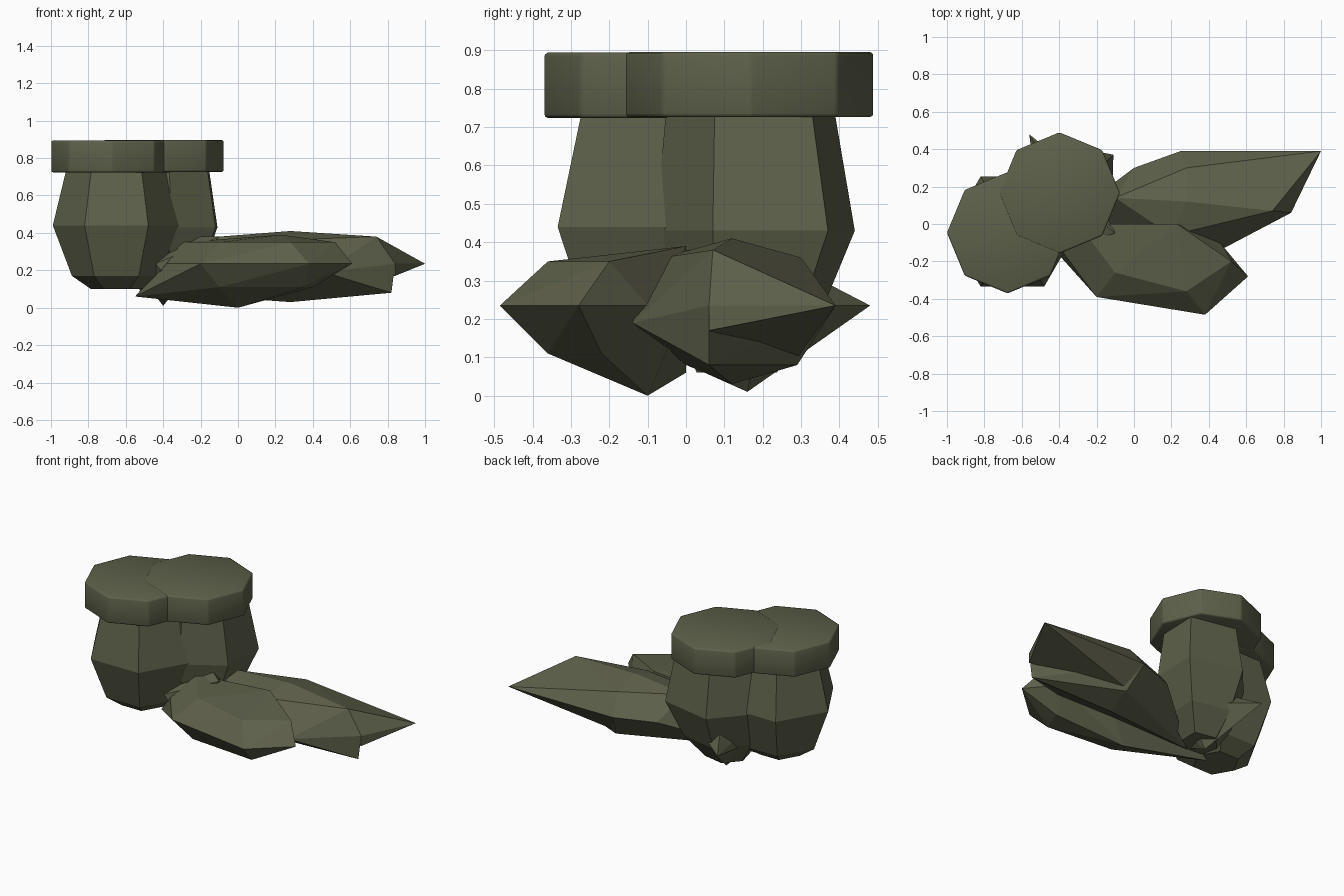
import bpy
import bmesh
from math import cos, sin, radians

cube = bpy.data.objects.get("Cube")
if cube:
    bpy.data.objects.remove(cube, do_unlink=True)

# One olive stone colour
stone = bpy.data.materials.new("olive_stone")
stone.use_nodes = True
colour = (0.11, 0.118, 0.068, 1)
stone.diffuse_color = colour
bsdf = stone.node_tree.nodes["Principled BSDF"]
bsdf.inputs["Base Color"].default_value = colour
bsdf.inputs["Roughness"].default_value = 0.9


def faceted_stone(name, layers):
    """Flat-sided stone wrapped around outlines, each given with its height."""
    bm = bmesh.new()
    for height, outline in layers:
        for x, y in outline:
            bm.verts.new((x, y, height))
    hull = bmesh.ops.convex_hull(bm, input=bm.verts)
    loose = set(hull["geom_interior"] + hull["geom_unused"])
    loose_corners = [item for item in loose if isinstance(item, bmesh.types.BMVert)]
    bmesh.ops.delete(bm, geom=loose_corners, context="VERTS")
    bmesh.ops.dissolve_limit(bm, angle_limit=radians(3), verts=bm.verts, edges=bm.edges)
    bmesh.ops.recalc_face_normals(bm, faces=bm.faces)
    mesh = bpy.data.meshes.new(name)
    bm.to_mesh(mesh)
    bm.free()
    mesh.materials.append(stone)
    obj = bpy.data.objects.new(name, mesh)
    bpy.context.collection.objects.link(obj)


def pillar(name, centre, waist, levels):
    """Six-sided pillar; every level is a height and a scale of the waist outline."""
    centre_x, centre_y = centre
    layers = []
    for height, scale in levels:
        ring = [(centre_x + x * scale, centre_y + y * scale) for x, y in waist]
        layers.append((height, ring))
    faceted_stone(name, layers)


def cap(name, x, y, z):
    """Eight-sided softened disc on top of a pillar."""
    bpy.ops.mesh.primitive_cylinder_add(vertices=8, radius=0.324, depth=0.17,
                                        location=(x, y, z))
    obj = bpy.context.object
    obj.name = name
    obj.data.materials.append(stone)
    bevel = obj.modifiers.new("soft_rim", "BEVEL")
    bevel.width = 0.01
    bevel.segments = 2
    bevel.limit_method = "ANGLE"
    bevel.angle_limit = radians(40)
    bpy.ops.object.shade_smooth()


# Caps
cap("front_cap", -0.676, -0.047, 0.809)
cap("back_cap", -0.399, 0.166, 0.811)

# Pillars with a wide waist and a tapered foot
hexagon = [(0.34 * cos(radians(turn)), 0.34 * sin(radians(turn)))
           for turn in range(0, 360, 60)]
pillar("front_pillar", (-0.65, -0.04), hexagon,
       [(0.75, 0.78), (0.44, 1), (0.17, 0.7), (0.1, 0.4)])
skewed_hexagon = [(0.29, 0.27), (-0.05, 0.34), (-0.26, 0.1),
                  (-0.2, -0.15), (0.04, -0.18), (0.28, -0.03)]
pillar("back_pillar", (-0.4, 0.1), skewed_hexagon,
       [(0.75, 0.84), (0.43, 1), (0.2, 0.72), (0.06, 0.4)])

# Height of the widest line around each lying stone
girth = 0.235

# Long stone lying behind: body and the pointed beak at its far left
corner, shoulder, brow = (0.84, 0.06), (0.25, 0.39), (0.74, 0.07)
back_ridge, back_keel = (0.28, 0.3), (0.3, 0.29)
spine = (0.28, 0.12)
faceted_stone("back_long_stone", [
    (0.41, [spine]),
    (0.38, [brow, (-0.1, 0.14)]),
    (0.36, [back_ridge, (0.2, -0.06)]),
    (girth, [corner, shoulder, (0, 0.3)]),
    (0.19, [(0.46, -0.14)]),
    (0.08, [(0.82, 0.06), back_keel, (-0.4, 0)]),
    (0.03, [spine]),
])
faceted_stone("back_stone_beak", [
    (0.38, [brow]),
    (0.36, [back_ridge]),
    (girth, [(1, 0.39), corner, shoulder]),
    (0.17, [corner]),
    (0.1, [back_keel]),
])

# Broad stone lying in front
faceted_stone("front_long_stone", [
    (0.39, [(0.23, 0)]),
    (0.35, [(-0.1, -0.26), (0.28, -0.36), (0.52, -0.2), (-0.3, 0)]),
    (girth, [(-0.2, -0.39), (0.38, -0.485), (0.61, -0.28),
             (0.46, -0.1), (0.2, 0), (-0.38, -0.15)]),
    (0.11, [(-0.1, -0.32), (0.35, -0.36), (0.4, -0.22)]),
    (0.06, [(-0.55, 0)]),
    (0, [(0, -0.1)]),
])

# Small wedge stone tucked under the pillars
faceted_stone("wedge_stone", [
    (0.38, [(-0.1, -0.05), (-0.4, 0.2)]),
    (girth, [(-0.56, 0.48), (-0.44, -0.13), (-0.22, 0.2)]),
    (0.14, [(-0.36, -0.13), (-0.5, 0)]),
    (0.01, [(-0.4, 0.16)]),
])
